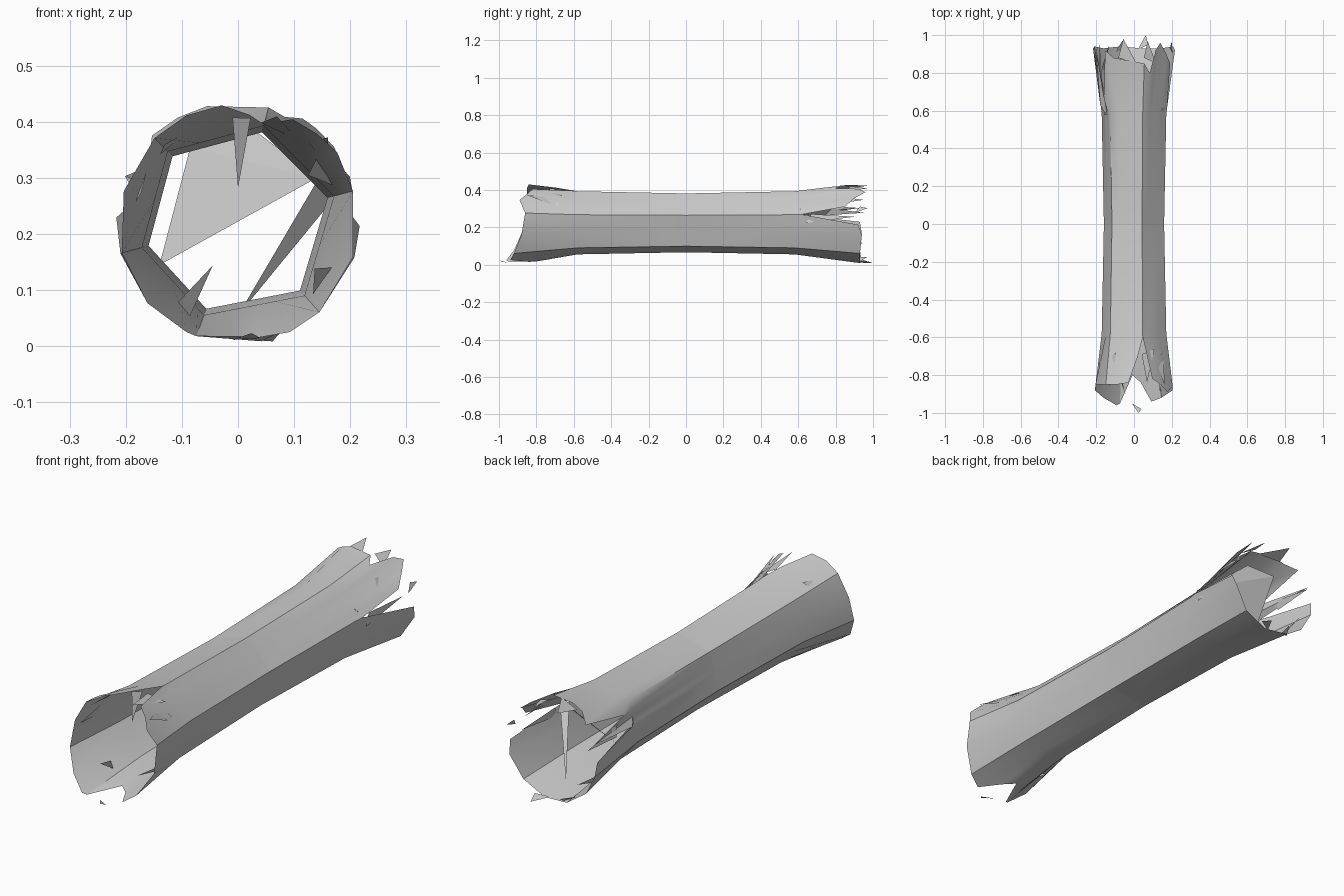
import bpy, bmesh, math
from mathutils import Vector

if "Cube" in bpy.data.objects:
    bpy.data.objects.remove(bpy.data.objects["Cube"])

CZ = 0.222
HEX = [15, 75, 135, 195, 250, 312]          # long edges of the trunk
BASE = 0.58                                  # where the flared ends begin


def radius(length):
    if length <= BASE:
        return 0.165 + 0.012 * length / BASE
    return min(0.177 + (length - BASE) * 0.125, 0.217)


def point(angle, y, r):
    a = math.radians(angle)
    return Vector((r * math.cos(a), y, CZ + r * math.sin(a)))


def chord_point(angle, y, r):
    # point on the six-sided section at a given angle
    for i, a in enumerate(HEX):
        b = HEX[(i + 1) % 6] + (360 if i == 5 else 0)
        t = angle if angle >= a else angle + 360
        if a <= t <= b:
            s, e = math.radians(t - a), math.radians(b - t)
            return point(angle, y, r / (math.sin(s) + math.sin(e)) * math.sin(s + e))


def finish(name, bm):
    bmesh.ops.remove_doubles(bm, verts=bm.verts, dist=0.0005)
    bmesh.ops.recalc_face_normals(bm, faces=bm.faces)
    me = bpy.data.meshes.new(name)
    bm.to_mesh(me)
    bm.free()
    ob = bpy.data.objects.new(name, me)
    bpy.context.collection.objects.link(ob)
    return ob


def face(bm, pts):
    bm.faces.new([bm.verts.new(p) for p in pts])


# broken rims: angle -> length from the middle
FRONT = [(15, .86), (35, .89), (48, .85), (62, .82), (75, .60), (84, .70), (98, .84),
         (116, .85), (135, .85), (165, .85), (195, .88), (222, .92), (245, .96), (250, .95),
         (268, .80), (280, .84), (295, .94), (312, .92), (343, .88)]
BACK = [(15, .62), (25, .85), (38, .90), (50, .96), (58, .92), (66, .80), (75, .85),
        (105, .87), (120, .88), (135, .92), (148, .66), (158, .93), (167, .63), (178, .93),
        (195, .94), (222, .93), (250, .94), (281, .93), (312, .93), (343, .94), (358, .92)]

# trunk shell with flared ragged ends
bm = bmesh.new()
for rim, sign in ((FRONT, -1), (BACK, 1)):
    for i, (a, la) in enumerate(rim):
        b, lb = rim[(i + 1) % len(rim)]
        base = sign * BASE
        m0, m1 = chord_point(a, 0, .165), chord_point(b, 0, .165)
        p0, p1 = chord_point(a, base, .177), chord_point(b, base, .177)
        face(bm, [m0, m1, p1, p0])
        face(bm, [p0, p1, point(b, sign * lb, radius(lb)), point(a, sign * la, radius(la))])
log = finish("log_shell", bm)
bpy.context.view_layer.objects.active = log
log.select_set(True)
bpy.ops.object.shade_smooth_by_angle(angle=math.radians(30))

# loose splinters: (sign, angle, spread, start, end, tip radius)
SPLINTERS = [
    (-1, 88, 5, .70, .74, .06), (-1, 65, 12, .66, .84, .20), (-1, 30, 9, .66, .80, .15),
    (-1, 130, 9, .68, .86, .19), (-1, 160, 9, .70, .86, .18), (-1, 274, 7, .95, 1.0, .20),
    (-1, 238, 5, .72, .90, .09), (-1, 40, 8, .72, .85, .22), (-1, 325, 9, .70, .90, .16),
    (1, 100, 14, .85, .98, .21), (1, 65, 10, .85, .97, .20), (1, 20, 5, .90, .97, .215),
    (1, 160, 7, .72, .95, .19), (1, 8, 8, .64, .90, .18), (1, 283, 8, .92, 1.0, .222),
    (1, 248, 8, .90, .97, .19), (1, 40, 10, .75, .95, .18), (1, 215, 8, .80, .95, .17)]
bm = bmesh.new()
for s, ang, spread, y0, y1, tip in SPLINTERS:
    r = radius(y0) - 0.006
    face(bm, [point(ang - spread, s * y0, r), point(ang + spread, s * (y0 + .03), r),
              point(ang + spread * .4, s * y1, tip)])
finish("splinters", bm)

# torn sheets of wood hanging inside the hollow
bm = bmesh.new()
for tri in (((-.14, .62, .145), (.14, .66, .30), (-.085, .84, .355)),
            ((-.085, .84, .355), (.14, .66, .30), (.03, .80, .385)),
            ((0, .84, .055), (.15, .60, .31), (.168, .64, .26))):
    face(bm, [Vector(p) for p in tri])
finish("inner_sheets", bm)
